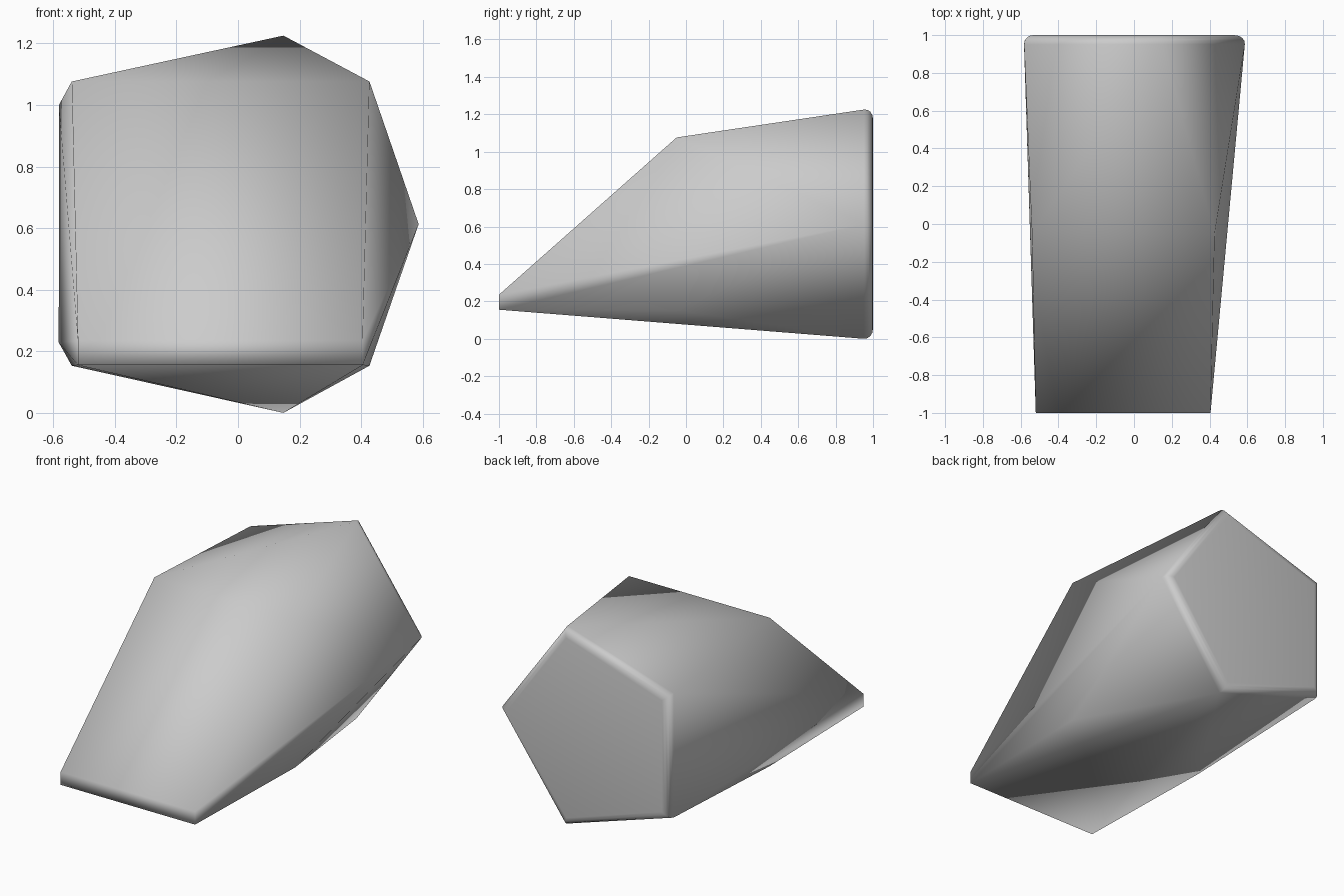
import bpy, bmesh, math
from mathutils import Vector

if "Cube" in bpy.data.objects:
    bpy.data.objects.remove(bpy.data.objects["Cube"])

# Corner points of the rock: pentagon back, square middle, thin front edge
CX, CZ = -0.058, 0.616
R = 0.65
points = []
for i in range(5):
    a = math.radians(72 * i)
    points.append((CX + R * math.cos(a), 1.0, CZ + R * math.sin(a)))
for x in (-0.54, 0.427):
    for z in (0.155, 1.078):
        points.append((x, -0.05, z))
for x in (-0.52, 0.405):
    for z in (0.157, 0.237):
        points.append((x, -1.0, z))

# Rock body as the hull of those points
bm = bmesh.new()
verts = [bm.verts.new(Vector(p)) for p in points]
bmesh.ops.convex_hull(bm, input=verts)
loose = [v for v in bm.verts if not v.link_faces]
bmesh.ops.delete(bm, geom=loose, context='VERTS')
bmesh.ops.dissolve_limit(bm, angle_limit=math.radians(0.5),
                         verts=bm.verts[:], edges=bm.edges[:])

# Rounded rim around the back pentagon
rim = [e for e in bm.edges if all(v.co.y > 0.99 for v in e.verts)]
bmesh.ops.bevel(bm, geom=rim, offset=0.05, offset_type='OFFSET', segments=4,
                profile=0.5, affect='EDGES', clamp_overlap=True)
bmesh.ops.recalc_face_normals(bm, faces=bm.faces[:])

# Stand on the ground
low = min(v.co.z for v in bm.verts)
for v in bm.verts:
    v.co.z -= low
for f in bm.faces:
    f.smooth = True

mesh = bpy.data.meshes.new("rock")
bm.to_mesh(mesh)
bm.free()
rock = bpy.data.objects.new("rock", mesh)
bpy.context.collection.objects.link(rock)

# Plain grey stone
stone = bpy.data.materials.new("grey stone")
stone.diffuse_color = (0.6, 0.6, 0.6, 1.0)
stone.use_nodes = True
stone.node_tree.nodes["Principled BSDF"].inputs["Base Color"].default_value = stone.diffuse_color
mesh.materials.append(stone)
